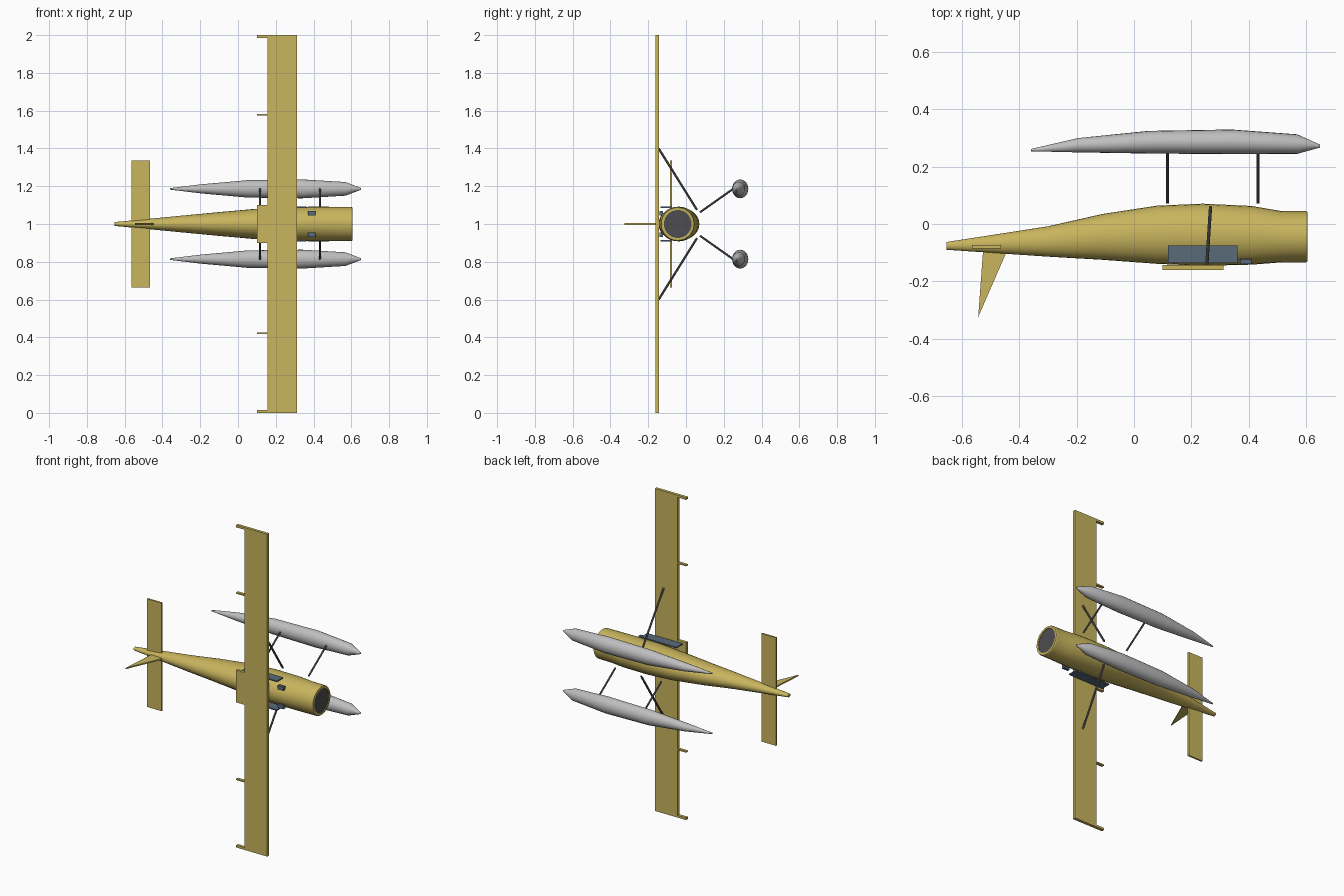
import bpy, bmesh, math
from mathutils import Vector

cube = bpy.data.objects.get("Cube")
if cube:
    bpy.data.objects.remove(cube, do_unlink=True)


def material(name, r, g, b):
    m = bpy.data.materials.new(name)
    m.use_nodes = True
    m.diffuse_color = (r, g, b, 1)
    m.node_tree.nodes["Principled BSDF"].inputs["Base Color"].default_value = (r, g, b, 1)
    return m


YELLOW = material("yellow paint", 0.58, 0.46, 0.11)
SILVER = material("silver float", 0.52, 0.52, 0.52)
DARK = material("dark engine", 0.075, 0.075, 0.08)
STRUT = material("strut grey", 0.13, 0.13, 0.14)
GLASS = material("blue grey glass", 0.10, 0.145, 0.19)


def finish(name, bm, *mats, smooth=False):
    bmesh.ops.recalc_face_normals(bm, faces=bm.faces)
    mesh = bpy.data.meshes.new(name)
    bm.to_mesh(mesh)
    bm.free()
    for m in mats:
        mesh.materials.append(m)
    ob = bpy.data.objects.new(name, mesh)
    bpy.context.collection.objects.link(ob)
    if smooth:
        bpy.ops.object.select_all(action="DESELECT")
        ob.select_set(True)
        bpy.context.view_layer.objects.active = ob
        bpy.ops.object.shade_smooth_by_angle(angle=math.radians(30))
    return ob


def box(name, x, y, z, mat):
    """Box from (min, max) pairs."""
    bm = bmesh.new()
    bmesh.ops.create_cube(bm, size=1)
    for v in bm.verts:
        v.co = [(lo + hi) / 2 + c * (hi - lo) for c, (lo, hi) in zip(v.co, (x, y, z))]
    return finish(name, bm, mat)


def rod(name, a, b, radius, mat):
    a, b = Vector(a), Vector(b)
    bm = bmesh.new()
    bmesh.ops.create_cone(bm, cap_ends=True, segments=10, radius1=radius,
                          radius2=radius, depth=(b - a).length)
    bm.transform((b - a).to_track_quat("Z", "Y").to_matrix().to_4x4())
    bmesh.ops.translate(bm, verts=bm.verts, vec=(a + b) / 2)
    return finish(name, bm, mat, smooth=True)


def loft(stations, z, sides):
    """Elliptical hull along x; stations are (x, y low, y high, z half width)."""
    bm = bmesh.new()
    rings = []
    for x, lo, hi, w in stations:
        angles = [math.tau * i / sides for i in range(sides)]
        rings.append([bm.verts.new((x, (lo + hi) / 2 + (hi - lo) / 2 * math.cos(t),
                                    z + w * math.sin(t))) for t in angles])
    for p, q in zip(rings, rings[1:]):
        for i in range(sides):
            j = (i + 1) % sides
            bm.faces.new((p[i], p[j], q[j], q[i]))
    bm.faces.new(rings[0])
    nose = bm.faces.new(rings[-1])
    return bm, nose


# Fuselage with a dark recessed engine opening
bm, nose = loft([(-0.655, -0.09, -0.063, 0.01), (-0.3, -0.114, -0.008, 0.044),
                 (-0.11, -0.125, 0.035, 0.062), (0.08, -0.139, 0.064, 0.079),
                 (0.24, -0.146, 0.071, 0.089), (0.41, -0.142, 0.063, 0.092),
                 (0.515, -0.134, 0.045, 0.091), (0.6, -0.134, 0.045, 0.09),
                 (0.605, -0.131, 0.042, 0.087), (0.605, -0.117, 0.03, 0.074),
                 (0.602, -0.117, 0.03, 0.074)], 1, 28)
nose.material_index = 1
finish("fuselage", bm, YELLOW, DARK, smooth=True)

# Wing panel and its centre section
WING_Y = (-0.161, -0.143)
box("wing", (0.157, 0.313), WING_Y, (0, 2), YELLOW)
box("wing_centre", (0.1, 0.16), WING_Y, (0.9, 1.1), YELLOW)

# Tail surfaces
box("tailplane", (-0.565, -0.465), (-0.085, -0.074), (0.665, 1.335), YELLOW)
bm = bmesh.new()
fin = [bm.verts.new((x, y, 0.996)) for x, y in
       ((-0.526, -0.08), (-0.436, -0.08), (-0.448, -0.105), (-0.544, -0.325))]
face = bm.faces.new(fin)
top = bmesh.ops.extrude_face_region(bm, geom=[face])
bmesh.ops.translate(bm, verts=[g for g in top["geom"] if isinstance(g, bmesh.types.BMVert)],
                    vec=(0, 0, 0.008))
finish("tail_fin", bm, YELLOW)

# Parts repeated on both sides of the aircraft
for side, s in (("left", 1), ("right", -1)):
    def span(a, b):
        return sorted((1 + s * a, 1 + s * b))

    box(side + "_wing_tip_bracket", (0.1, 0.16), WING_Y, span(0.986, 1), YELLOW)
    box(side + "_flap_bracket", (0.1, 0.16), WING_Y, span(0.574, 0.582), YELLOW)
    box(side + "_cabin_window", (0.118, 0.362), (-0.136, -0.075), span(0.086, 0.093), GLASS)
    box(side + "_windscreen", (0.37, 0.41), (-0.14, -0.122), span(0.045, 0.069), GLASS)
    rod(side + "_wing_strut", (0.267, 0.058, 1 + s * 0.075),
        (0.254, -0.145, 1 + s * 0.4), 0.006, STRUT)

    hull, _ = loft([(-0.36, 0.254, 0.262, 0.004), (-0.195, 0.25, 0.3, 0.024),
                    (0.05, 0.246, 0.325, 0.046), (0.34, 0.244, 0.33, 0.05),
                    (0.57, 0.245, 0.313, 0.036), (0.65, 0.267, 0.277, 0.005)],
                   1 + s * 0.186, 20)
    finish(side + "_float", hull, SILVER, smooth=True)
    for end, x in (("rear", 0.117), ("front", 0.433)):
        rod(f"{side}_{end}_float_strut", (x, 0.074, 1 + s * 0.062),
            (x, 0.255, 1 + s * 0.19), 0.0055, STRUT)
